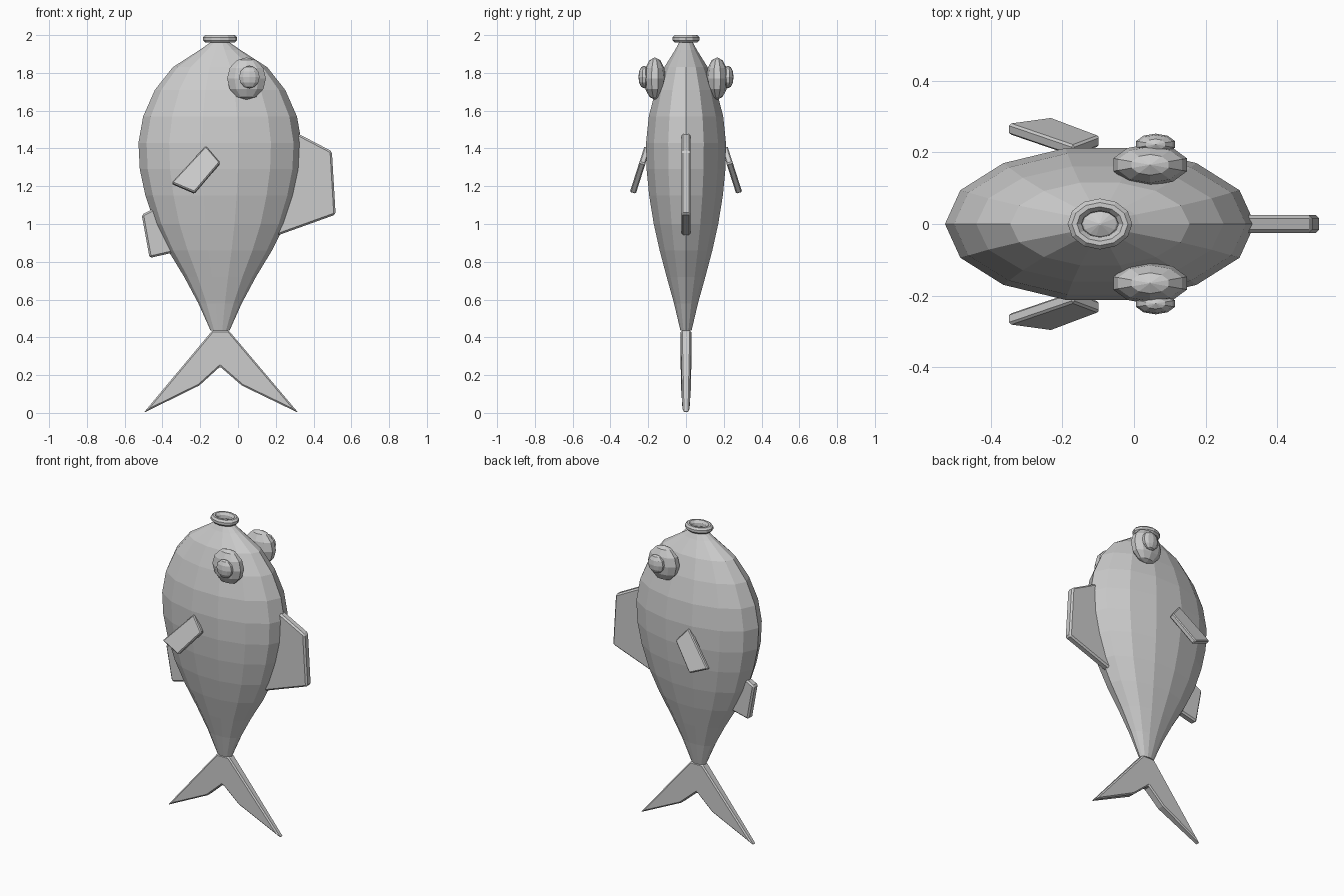
import bpy, bmesh, math
from mathutils import Vector

cube = bpy.data.objects.get("Cube")
if cube:
    bpy.data.objects.remove(cube, do_unlink=True)

grey = bpy.data.materials.new("plain_grey")
grey.use_nodes = True
grey.diffuse_color = (0.6, 0.6, 0.6, 1)
grey.node_tree.nodes["Principled BSDF"].inputs["Base Color"].default_value = (0.6, 0.6, 0.6, 1)
CX = -0.095  # body axis


def finish(name, bm, bevel=0):
    bmesh.ops.recalc_face_normals(bm, faces=bm.faces)
    mesh = bpy.data.meshes.new(name)
    bm.to_mesh(mesh)
    bm.free()
    mesh.materials.append(grey)
    obj = bpy.data.objects.new(name, mesh)
    bpy.context.collection.objects.link(obj)
    if bevel:
        mod = obj.modifiers.new("soft_edges", "BEVEL")
        mod.width = bevel
        mod.segments = 1
        mod.limit_method = "ANGLE"
    return obj


def loft(name, rows, sides, closed=False):
    """Stack of ellipses: rows of (z, half x, half y)."""
    bm = bmesh.new()
    rings = []
    for z, rx, ry in rows:
        angles = [math.tau * i / sides for i in range(sides)]
        rings.append([bm.verts.new((CX + rx * math.cos(a), ry * math.sin(a), z)) for a in angles])
    pairs = list(zip(rings, rings[1:]))
    if closed:
        pairs.append((rings[-1], rings[0]))
    for low, high in pairs:
        for i in range(sides):
            j = (i + 1) % sides
            bm.faces.new((low[i], low[j], high[j], high[i]))
    if not closed:
        bm.faces.new(rings[0])
        bm.faces.new(rings[-1])
    return finish(name, bm)


def plate(name, outline, thickness, slope=0, offset=0, side=1, bevel=0.01):
    """Flat fin drawn in x and z, leaning outward toward its lower end."""
    bm = bmesh.new()
    top = max(z for x, z in outline)
    normal = Vector((0, side, slope)).normalized() * thickness / 2
    mid = [Vector((x, side * (offset + (top - z) * slope), z)) for x, z in outline]
    front = [bm.verts.new(p - normal) for p in mid]
    back = [bm.verts.new(p + normal) for p in mid]
    bm.faces.new(front)
    bm.faces.new(back[::-1])
    for i in range(len(mid)):
        j = (i + 1) % len(mid)
        bm.faces.new((front[i], front[j], back[j], back[i]))
    return finish(name, bm, bevel)


def ball(name, centre, radii, segments=10, rings=6):
    bm = bmesh.new()
    bmesh.ops.create_uvsphere(bm, u_segments=segments, v_segments=rings, radius=1)
    for v in bm.verts:
        v.co = Vector(c + r * p for c, r, p in zip(centre, radii, v.co))
    return finish(name, bm)


# Body, from tail root to the tip inside the mouth
loft("body", [
    (0.435, 0.05, 0.03), (0.58, 0.115, 0.065), (0.72, 0.19, 0.105),
    (0.86, 0.275, 0.143), (1.0, 0.345, 0.175), (1.15, 0.395, 0.2),
    (1.29, 0.425, 0.214), (1.43, 0.432, 0.217), (1.57, 0.407, 0.202),
    (1.71, 0.345, 0.165), (1.83, 0.25, 0.118), (1.92, 0.11, 0.06),
    (1.965, 0.045, 0.035), (1.982, 0.004, 0.003)], 14)

# Lips
loft("mouth_ring", [
    (1.96, 0.05, 0.035), (1.96, 0.078, 0.06), (1.972, 0.09, 0.071),
    (1.988, 0.09, 0.071), (2.0, 0.078, 0.06), (2.0, 0.064, 0.048),
    (1.985, 0.052, 0.037)], 12, closed=True)

# Eyes and side fins, mirrored
for label, s in (("right", -1), ("left", 1)):
    ball(label + "_eye", (0.045, s * 0.165, 1.77), (0.108, 0.058, 0.112))
    ball(label + "_pupil", (0.06, s * 0.222, 1.778), (0.057, 0.03, 0.06))
    plate(label + "_side_fin",
          [(-0.17, 1.41), (-0.095, 1.322), (-0.23, 1.163), (-0.352, 1.215)],
          0.033, slope=0.32, offset=0.203, side=s, bevel=0.006)

# Back fin, belly fin and tail
plate("back_fin", [(0.2, 1.54), (0.497, 1.385), (0.517, 1.05), (0.1, 0.9)], 0.05)
plate("belly_fin", [(-0.35, 1.13), (-0.51, 1.05), (-0.468, 0.82), (-0.25, 0.87)], 0.05)
tail = plate("tail", [
    (-0.135, 0.437), (-0.5, 0.0), (-0.205, 0.145), (-0.095, 0.245),
    (0.02, 0.145), (0.32, 0.0), (-0.05, 0.437)], 0.056, bevel=0.008)
# Narrow the tail tips
for v in tail.data.vertices:
    if v.co.z < 0.05:
        v.co.y *= 0.65
